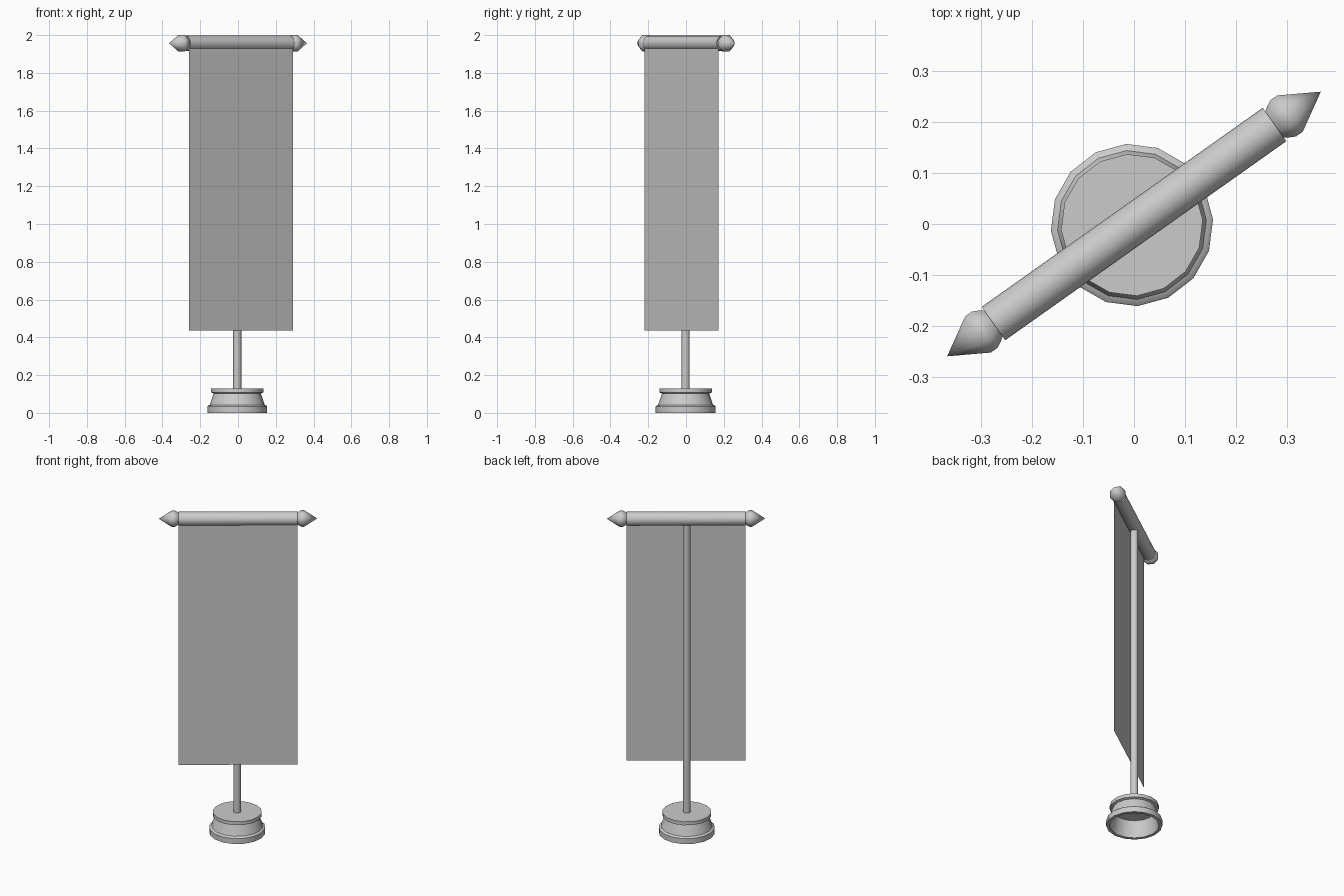
import bpy, bmesh, math
from mathutils import Matrix

if "Cube" in bpy.data.objects:
    bpy.data.objects.remove(bpy.data.objects["Cube"])

ANGLE = math.radians(35.3)
TOP = 1.957
grey = bpy.data.materials.new("plain grey")
grey.diffuse_color = (0.6, 0.6, 0.6, 1)
grey.use_nodes = True
grey.node_tree.nodes["Principled BSDF"].inputs["Base Color"].default_value = grey.diffuse_color


def finish(name, bm, matrix, smooth=30):
    bmesh.ops.remove_doubles(bm, verts=bm.verts, dist=1e-5)
    bmesh.ops.recalc_face_normals(bm, faces=bm.faces)
    bm.transform(matrix)
    me = bpy.data.meshes.new(name)
    bm.to_mesh(me)
    bm.free()
    me.materials.append(grey)
    ob = bpy.data.objects.new(name, me)
    bpy.context.collection.objects.link(ob)
    bpy.ops.object.select_all(action='DESELECT')
    bpy.context.view_layer.objects.active = ob
    ob.select_set(True)
    bpy.ops.object.shade_smooth_by_angle(angle=math.radians(smooth))
    return ob


def lathe(name, profile, sides, matrix, turn=0, smooth=30):
    """Revolve (radius, height) points around z."""
    bm = bmesh.new()
    verts = [bm.verts.new((r * math.cos(turn), r * math.sin(turn), z)) for r, z in profile]
    edges = [bm.edges.new(p) for p in zip(verts, verts[1:])]
    bmesh.ops.spin(bm, geom=verts + edges, cent=(0, 0, 0), axis=(0, 0, 1),
                   angle=2 * math.pi, steps=sides)
    return finish(name, bm, matrix, smooth)


foot = Matrix.Translation((-0.004, -0.002, 0))
# maps local z onto the length of the crossbar
along = (Matrix.Translation((0, 0, TOP)) @ Matrix.Rotation(ANGLE, 4, 'Z')
         @ Matrix.Rotation(math.pi / 2, 4, 'Y'))

# hollow stepped base
lathe("base", [(0, 0.13), (0.139, 0.13), (0.139, 0.108), (0.125, 0.103), (0.146, 0.042),
               (0.155, 0.038), (0.159, 0.034), (0.159, 0), (0.14, 0), (0.12, 0.1), (0, 0.1)],
      16, foot, math.radians(4))

# upright pole
lathe("pole", [(0, 0.12), (0.022, 0.12), (0.022, 1.94), (0, 1.94)], 10, foot, smooth=50)

# crossbar rolled in cloth
lathe("crossbar", [(0, -0.337), (0.04, -0.337), (0.04, 0.337), (0, 0.337)], 24, along)

# pointed finials on both ends
for side, turn in (("right", 0), ("left", math.pi)):
    lathe(side + "_finial", [(0.028, 0.33), (0.04, 0.345), (0.047, 0.358), (0.047, 0.374),
                             (0, 0.448)],
          8, along @ Matrix.Rotation(turn, 4, 'X'), math.pi / 8, smooth=50)

# hanging cloth in front of the pole
bm = bmesh.new()
bm.faces.new([bm.verts.new(p) for p in ((-0.337, -0.029, 0.435), (0.337, -0.029, 0.435),
                                        (0.337, -0.029, TOP - 0.028),
                                        (-0.337, -0.029, TOP - 0.028))])
finish("banner", bm, Matrix.Rotation(ANGLE, 4, 'Z'))
